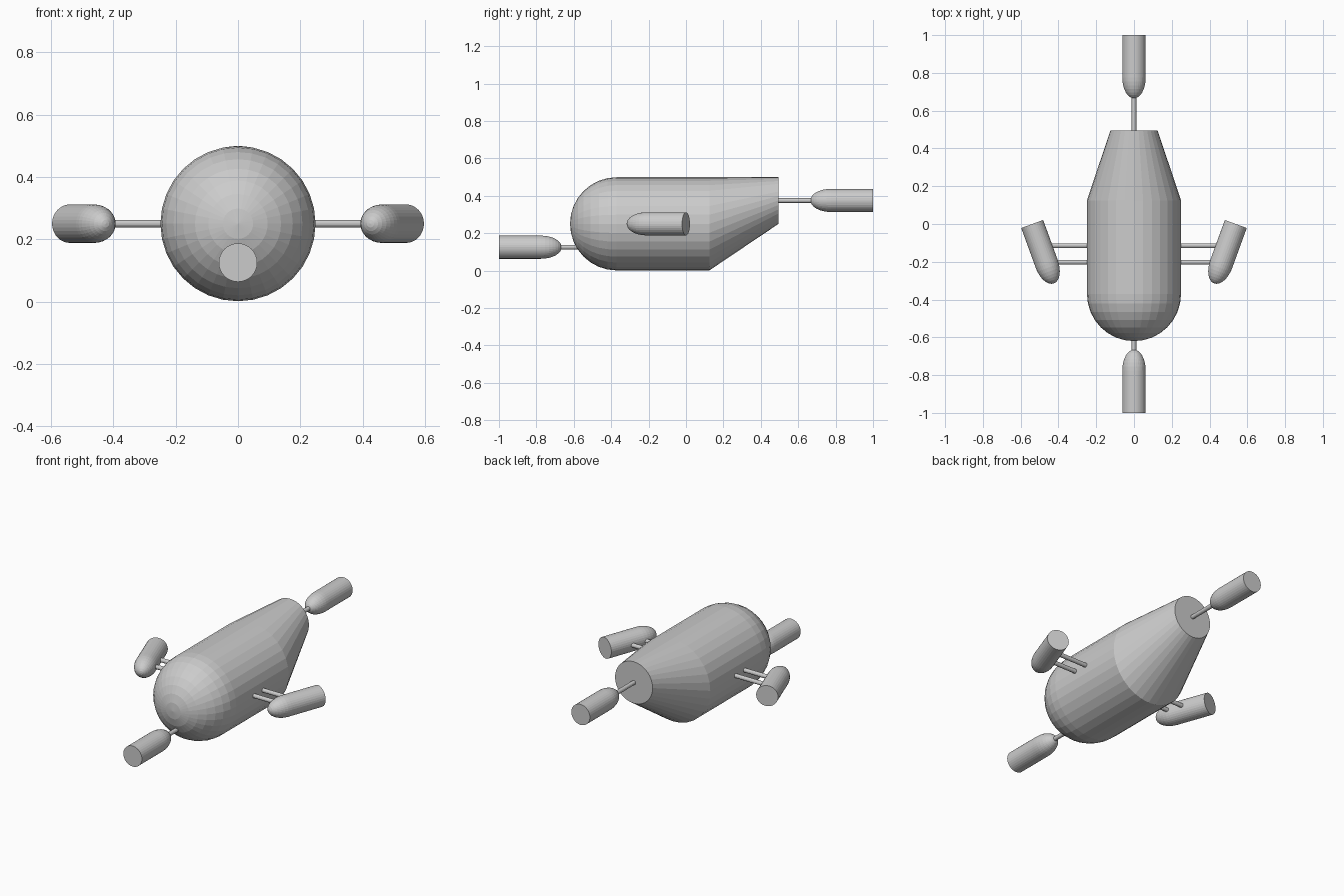
import bpy, bmesh, math
from mathutils import Matrix

if "Cube" in bpy.data.objects:
    bpy.data.objects.remove(bpy.data.objects["Cube"])


def loft(name, rings, sides, matrix=Matrix()):
    """Skin circles (y, radius, centre z) along y; radius 0 makes a pole, open ends are capped."""
    bm = bmesh.new()
    loops = []
    for y, r, z in rings:
        if r == 0:
            loops.append([bm.verts.new((0, y, z))])
        else:
            loops.append([bm.verts.new((r * math.cos(a), y, z + r * math.sin(a)))
                          for a in (2 * math.pi * i / sides for i in range(sides))])
    for a, b in zip(loops, loops[1:]):
        for i in range(sides):
            j = (i + 1) % sides
            if len(a) == 1:
                bm.faces.new((a[0], b[j], b[i]))
            else:
                bm.faces.new((a[i], a[j], b[j], b[i]))
    for end in (loops[0], loops[-1]):
        if len(end) > 1:
            bm.faces.new(end)
    bmesh.ops.recalc_face_normals(bm, faces=bm.faces)
    mesh = bpy.data.meshes.new(name)
    bm.to_mesh(mesh)
    bm.free()
    ob = bpy.data.objects.new(name, mesh)
    ob.matrix_world = matrix
    bpy.context.collection.objects.link(ob)
    return ob


def dome(start, length, radius, z, steps=8):
    """Rings of a rounded nose beginning with its tip at y = start."""
    return [(start + length * (1 - math.cos(t)), radius * math.sin(t), z)
            for t in (math.pi / 2 * i / steps for i in range(steps + 1))]


def pod(name, x, y, z, angle):
    """Round-nosed pod: flat end at the given point, nose towards local -y."""
    length, radius = 0.335, 0.0618
    m = Matrix.Translation((x, y, z)) @ Matrix.Rotation(math.radians(angle), 4, 'Z')
    return loft(name, dome(-length, 0.11, radius, 0) + [(0, radius, 0)], 32, m)


def rod(name, start, end, matrix):
    return loft(name, [(start, 0.0125, 0), (end, 0.0125, 0)], 16, matrix)


# main hull: round front, straight middle, tail tapering up to the top line
loft("hull", dome(-0.62, 0.249, 0.249, 0.25) + [(0.125, 0.249, 0.25), (0.495, 0.125, 0.375)], 32)

# front and rear pods with their rods
pod("rear_pod", 0, 1.0, 0.375, 0)
rod("rear_rod", 0.45, 0.72, Matrix.Translation((0, 0, 0.375)))
pod("front_pod", 0, -1.0, 0.125, 180)
rod("front_rod", -0.72, -0.5, Matrix.Translation((0, 0, 0.125)))

# angled side pods, each on two rods
for side, label in ((1, "right"), (-1, "left")):
    pod(f"{label}_pod", side * 0.539, 0.0, 0.25, -20 * side)
    for y, reach in ((-0.115, 0.495), (-0.202, 0.465)):
        m = Matrix.Translation((0, y, 0.25)) @ Matrix.Rotation(-side * math.pi / 2, 4, 'Z')
        rod(f"{label}_rod", 0.2, reach, m)
